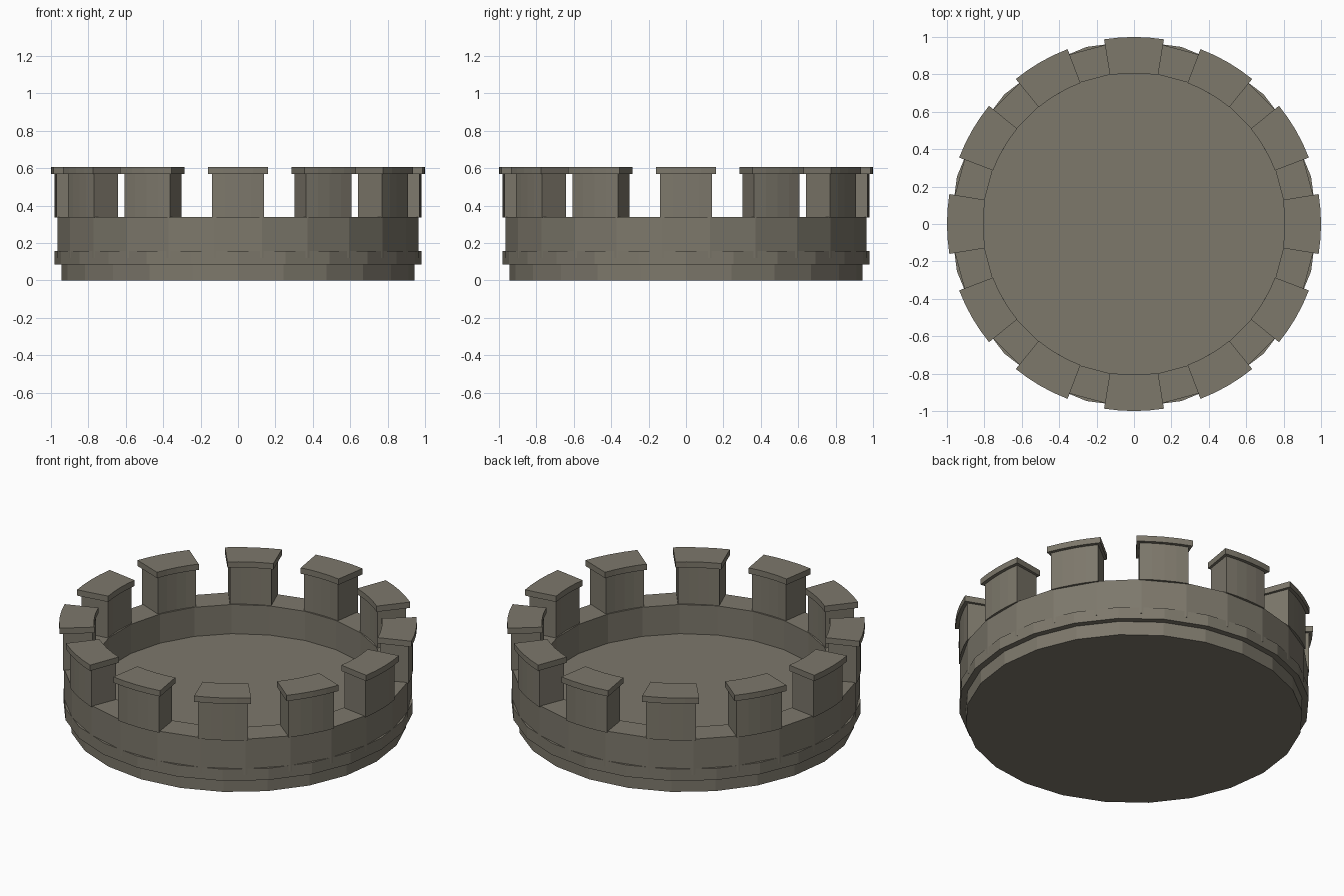
import bpy
import bmesh
from math import cos, sin, pi, radians

cube = bpy.data.objects.get("Cube")
if cube:
    bpy.data.objects.remove(cube, do_unlink=True)

stone = bpy.data.materials.new("weathered stone")
stone.use_nodes = True
colour = (0.205, 0.188, 0.148, 1)
stone.diffuse_color = colour
stone.node_tree.nodes["Principled BSDF"].inputs["Base Color"].default_value = colour


def finish(name, bm):
    bmesh.ops.recalc_face_normals(bm, faces=bm.faces)
    mesh = bpy.data.meshes.new(name)
    bm.to_mesh(mesh)
    bm.free()
    mesh.materials.append(stone)
    obj = bpy.data.objects.new(name, mesh)
    bpy.context.collection.objects.link(obj)
    return obj


def lathe(name, profile, sides=24, turn=0.0):
    """Spin an open (radius, height) profile; close both ends with flat discs."""
    bm = bmesh.new()
    rings = []
    for r, z in profile:
        angles = [2 * pi * i / sides + turn for i in range(sides)]
        rings.append([bm.verts.new((r * cos(a), r * sin(a), z)) for a in angles])
    for low, high in zip(rings, rings[1:]):
        for i in range(sides):
            j = (i + 1) % sides
            bm.faces.new((low[i], low[j], high[j], high[i]))
    bm.faces.new(rings[0])
    bm.faces.new(rings[-1])
    return finish(name, bm)


def arc_block(name, centre, half_angle, inner, outer, bottom, top, steps=4):
    """Curved block with radial ends."""
    bm = bmesh.new()
    sections = []
    for i in range(steps + 1):
        a = centre + half_angle * (2 * i / steps - 1)
        corners = ((inner, bottom), (outer, bottom), (outer, top), (inner, top))
        sections.append([bm.verts.new((r * cos(a), r * sin(a), z)) for r, z in corners])
    for s, t in zip(sections, sections[1:]):
        for i in range(4):
            j = (i + 1) % 4
            bm.faces.new((s[i], s[j], t[j], t[i]))
    bm.faces.new(sections[0])
    bm.faces.new(sections[-1])
    return finish(name, bm)


# Solid foot and projecting band
lathe("foot", [(0.944, 0), (0.944, 0.09)])
lathe("band", [(0.98, 0.085), (0.98, 0.157)])

# Parapet wall with a recessed floor
lathe("parapet_wall",
      [(0.973, 0.12), (0.973, 0.34), (0.812, 0.34), (0.812, 0.16)],
      turn=radians(7.5))

# Ring of merlons with overhanging caps
for n in range(12):
    angle = n * pi / 6
    arc_block(f"merlon_{n + 1}", angle, radians(8.2), 0.816, 0.98, 0.335, 0.572)
    arc_block(f"merlon_cap_{n + 1}", angle, radians(9.2), 0.806, 1.0, 0.57, 0.606)
